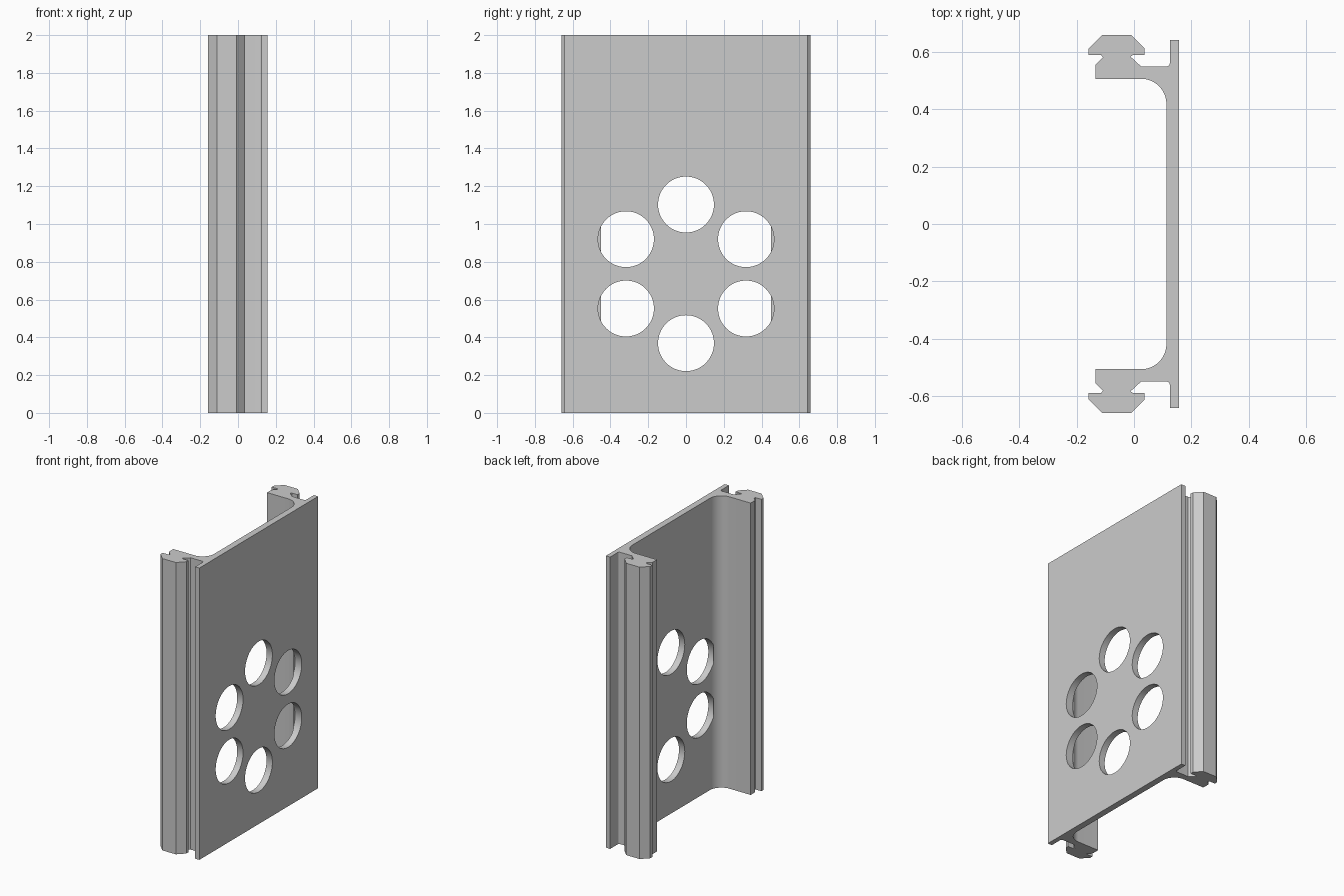
import bpy, bmesh, math
from mathutils import Matrix

if "Cube" in bpy.data.objects:
    bpy.data.objects.remove(bpy.data.objects["Cube"])

HEIGHT = 2.0
PLATE_X = 0.113                         # inner face of the plate
FILLET = 0.088                          # inner corner radius

grey = bpy.data.materials.new("light_grey")
grey.use_nodes = True
colour = (0.6, 0.6, 0.6, 1)
grey.diffuse_color = colour
grey.node_tree.nodes["Principled BSDF"].inputs["Base Color"].default_value = colour


def make_object(name, bm):
    bmesh.ops.recalc_face_normals(bm, faces=bm.faces)
    mesh = bpy.data.meshes.new(name)
    bm.to_mesh(mesh)
    bm.free()
    obj = bpy.data.objects.new(name, mesh)
    bpy.context.collection.objects.link(obj)
    obj.data.materials.append(grey)
    return obj


def arc(cx, cy, r, start, end, steps):
    angles = [math.radians(start + (end - start) * i / steps) for i in range(steps + 1)]
    return [(cx + r * math.cos(a), cy + r * math.sin(a)) for a in angles]


# Half of the channel section: lip, small corner, dovetail rail, inner fillet
half = [(0.157, 0.643), (0.125, 0.643)]
half += arc(0.113, 0.562, 0.012, 0, -90, 5)
half += [(0.025, 0.55), (-0.012, 0.584), (-0.004, 0.59),
         (0.037, 0.59), (0.037, 0.613), (-0.009, 0.66),
         (-0.111, 0.66), (-0.158, 0.613), (-0.158, 0.59),
         (-0.115, 0.59), (-0.108, 0.582), (-0.135, 0.556), (-0.135, 0.507)]
half += arc(PLATE_X - FILLET, 0.507 - FILLET, FILLET, 90, 0, 16)
section = half + [(x, -y) for x, y in reversed(half)]

# Extruded channel
bm = bmesh.new()
base = bm.faces.new([bm.verts.new((x, y, 0)) for x, y in section])
extruded = bmesh.ops.extrude_face_region(bm, geom=[base], use_keep_orig=True)
top = [v for v in extruded["geom"] if isinstance(v, bmesh.types.BMVert)]
bmesh.ops.translate(bm, verts=top, vec=(0, 0, HEIGHT))
channel = make_object("channel_profile", bm)

# Ring of six round holes, stopping just inside the plate's inner face
bm = bmesh.new()
near, far = PLATE_X - 0.006, 0.25
for i in range(6):
    a = math.radians(90 + 60 * i)
    centre = ((near + far) / 2, 0.367 * math.cos(a), 0.736 + 0.367 * math.sin(a))
    bmesh.ops.create_cone(bm, cap_ends=True, segments=64, radius1=0.148, radius2=0.148,
                          depth=far - near,
                          matrix=Matrix.Translation(centre) @ Matrix.Rotation(math.pi / 2, 4, 'Y'))
cutter = make_object("hole_cutter", bm)
cutter.hide_render = True

# The cutter only reaches just past the plate, so clear the thin skin too
cut = channel.modifiers.new("holes", 'BOOLEAN')
cut.operation = 'DIFFERENCE'
cut.solver = 'EXACT'
cut.object = cutter
bpy.ops.object.select_all(action='DESELECT')
channel.select_set(True)
bpy.context.view_layer.objects.active = channel
bpy.ops.object.modifier_apply(modifier=cut.name)
bpy.data.objects.remove(cutter)
bpy.ops.object.shade_smooth_by_angle(angle=math.radians(30))
